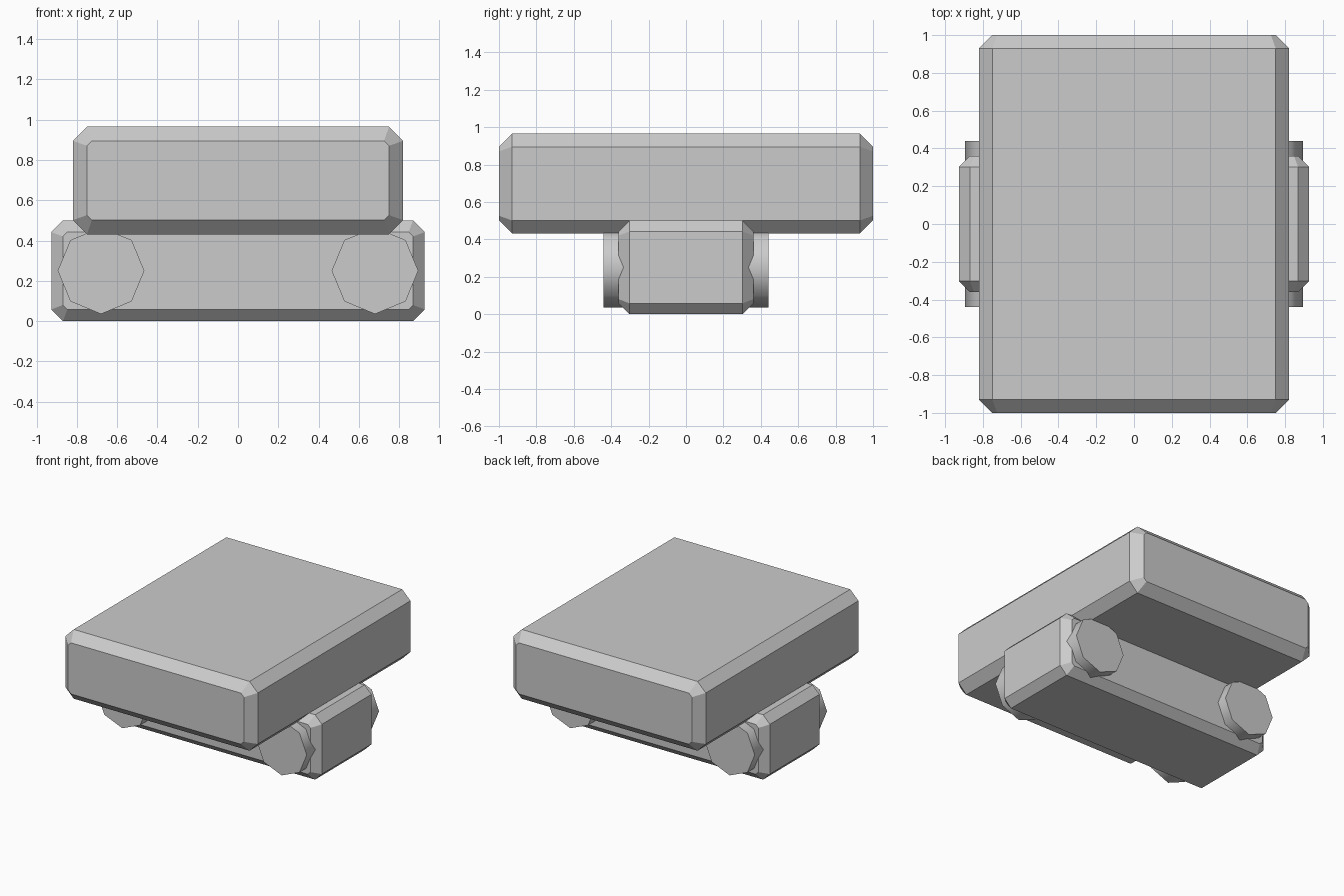
import bpy, bmesh, math
from mathutils import Vector
from itertools import product

cube = bpy.data.objects.get("Cube")
if cube:
    bpy.data.objects.remove(cube, do_unlink=True)

grey = bpy.data.materials.new("plain grey")
grey.use_nodes = True
colour = (0.6, 0.6, 0.6, 1)
grey.diffuse_color = colour
grey.node_tree.nodes["Principled BSDF"].inputs["Base Color"].default_value = colour


def add_object(name, bm):
    bmesh.ops.recalc_face_normals(bm, faces=bm.faces)
    mesh = bpy.data.meshes.new(name)
    bm.to_mesh(mesh)
    bm.free()
    mesh.materials.append(grey)
    obj = bpy.data.objects.new(name, mesh)
    bpy.context.collection.objects.link(obj)
    return obj


def chamfered_block(name, half, centre_z, c, clip):
    """Box with chamfered edges and clipped corners on its front and back."""
    x, y, z = half
    corner = [(x - c, y - c, z), (x, y - c, z - c),
              (x - c, y, z - c - clip), (x - c - clip, y, z - c)]
    bm = bmesh.new()
    for p, s in product(corner, product((-1, 1), repeat=3)):
        bm.verts.new((p[0] * s[0], p[1] * s[1], p[2] * s[2] + centre_z))
    bmesh.ops.convex_hull(bm, input=bm.verts)
    bmesh.ops.dissolve_limit(bm, angle_limit=math.radians(1),
                             verts=bm.verts, edges=bm.edges)
    return add_object(name, bm)


def axle_roller(name, x):
    """Eight-sided roller lying along y, with a corner at the bottom."""
    bm = bmesh.new()
    bmesh.ops.create_cone(bm, cap_ends=True, segments=8,
                          radius1=0.215, radius2=0.215, depth=0.88)
    for v in bm.verts:
        a = round(math.atan2(v.co.y, v.co.x) / (math.pi / 4)) * math.pi / 4
        v.co = Vector((x + 0.215 * math.cos(a), v.co.z,
                       0.25 + 0.215 * math.sin(a)))
    return add_object(name, bm)


# Upper slab and lower crossbar
chamfered_block("upper_slab", (0.82, 1.0, 0.267), 0.698, 0.07, 0.025)
chamfered_block("lower_crossbar", (0.927, 0.36, 0.25), 0.25, 0.058, 0.022)

# Rollers through each end of the crossbar, smooth around the side
for side, x in (("left", 0.68), ("right", -0.68)):
    roller = axle_roller(side + "_roller", x)
    bpy.ops.object.select_all(action="DESELECT")
    roller.select_set(True)
    bpy.context.view_layer.objects.active = roller
    bpy.ops.object.shade_smooth_by_angle(angle=math.radians(60))
